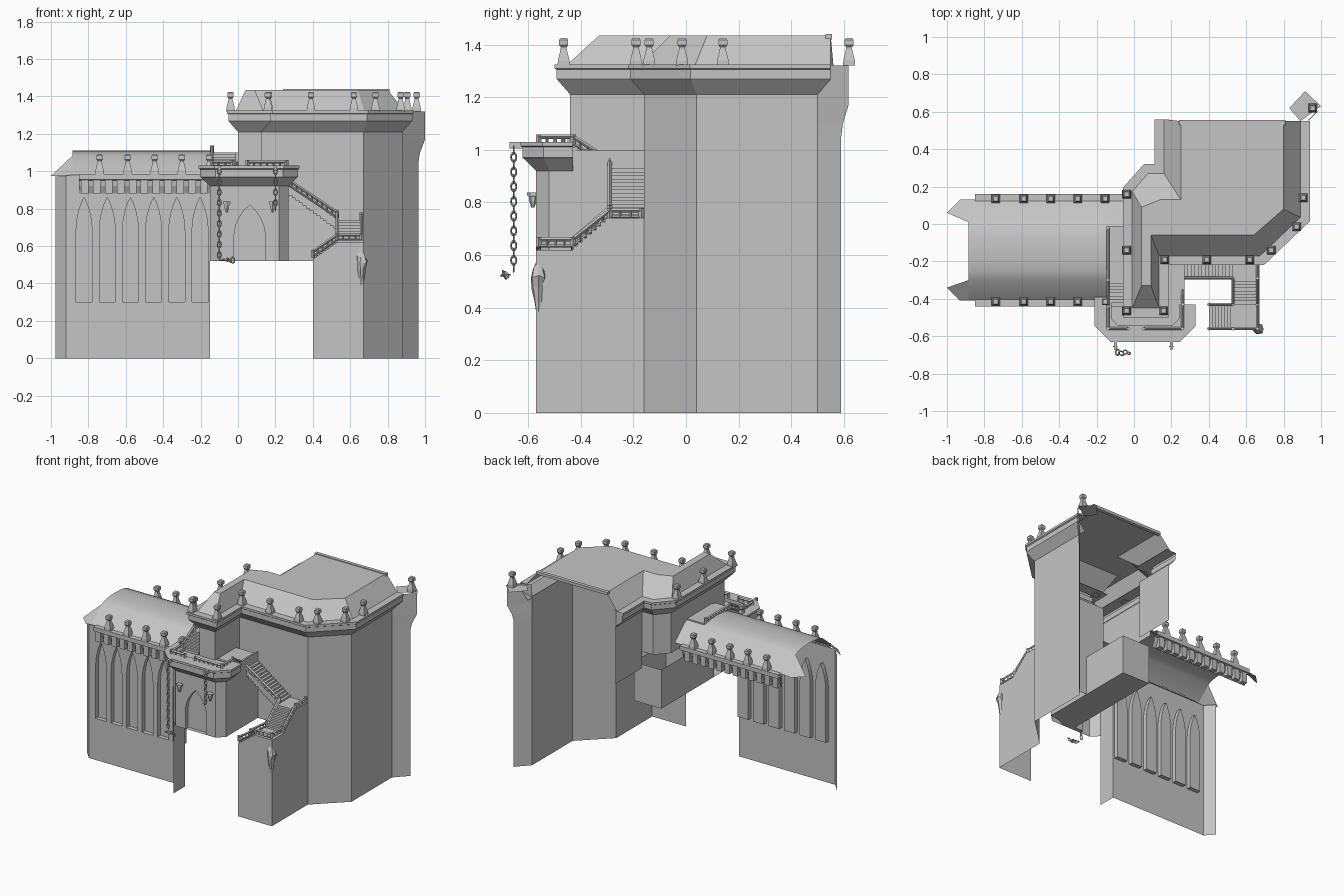
import bpy, bmesh, math, random
from mathutils import Vector

cube = bpy.data.objects.get("Cube")
if cube:
    bpy.data.objects.remove(cube)
random.seed(4)

GREY = (0.56, 0.56, 0.56, 1)
stone = bpy.data.materials.new("grey_stone")
stone.use_nodes = True
stone.diffuse_color = GREY
stone.node_tree.nodes["Principled BSDF"].inputs["Base Color"].default_value = GREY


def finish(name, bm, fix=True):
    if fix:
        bmesh.ops.recalc_face_normals(bm, faces=bm.faces)
    mesh = bpy.data.meshes.new(name)
    bm.to_mesh(mesh)
    bm.free()
    mesh.materials.append(stone)
    ob = bpy.data.objects.new(name, mesh)
    bpy.context.collection.objects.link(ob)
    return ob


def add_box(bm, lo, hi):
    vs = [bm.verts.new((x, y, z)) for z in (lo[2], hi[2])
          for x, y in ((lo[0], lo[1]), (hi[0], lo[1]), (hi[0], hi[1]), (lo[0], hi[1]))]
    for f in ((3, 2, 1, 0), (4, 5, 6, 7), (0, 1, 5, 4), (1, 2, 6, 5), (2, 3, 7, 6), (3, 0, 4, 7)):
        bm.faces.new([vs[i] for i in f])


def loft(name, rows, cap=None):
    """Join rows of points with quads; cap fills one row."""
    bm = bmesh.new()
    grid = [[bm.verts.new(p) for p in row] for row in rows]
    for a, b in zip(grid, grid[1:]):
        for i in range(len(a) - 1):
            bm.faces.new((a[i], a[i + 1], b[i + 1], b[i]))
    if cap is not None:
        bm.faces.new(grid[cap])
    return finish(name, bm, False)


def sheet(name, path, z0, z1):
    return loft(name, [[(x, y, z) for x, y in path] for z in (z0, z1)])


def offset(path, d):
    """Mitred offset to the right-hand side of an open path."""
    pts = [Vector(p) for p in path]
    dirs = [(b - a).normalized() for a, b in zip(pts, pts[1:])]
    norms = [Vector((v.y, -v.x)) for v in dirs]
    out = []
    for i, p in enumerate(pts):
        a, b = norms[max(i - 1, 0)], norms[min(i, len(norms) - 1)]
        out.append(p + (a + b) * (d / (1 + a.dot(b))))
    return out


def cornice(name, path, profile):
    """Sweep a moulding along the wall."""
    loft(name, [[(p.x, p.y, z) for p in offset(path, d)] for d, z in profile])


def corbels(name, x0, x1, count, y0, y1, z0, z1):
    """Row of blocks under a cornice."""
    bm = bmesh.new()
    for i in range(count):
        c = x0 + (x1 - x0) * (i + .5) / count
        add_box(bm, (c - .02, y0, z0), (c + .02, y1, z1))
    finish(name, bm)


def pinnacles(name, places, z):
    """Tapered four-sided posts with a small flared cap."""
    bm = bmesh.new()
    for x, y in places:
        rings = []
        for r, h in ((.023, 0), (.022, .02), (.012, .06), (.011, .07), (.017, .078), (.017, .098), (.012, .105)):
            rings.append([bm.verts.new((x + sx * r, y + sy * r, z + h))
                          for sx, sy in ((-1, -1), (1, -1), (1, 1), (-1, 1))])
        for a, b in zip(rings, rings[1:]):
            for i in range(4):
                bm.faces.new((a[i], a[(i + 1) % 4], b[(i + 1) % 4], b[i]))
        bm.faces.new(rings[-1])
    finish(name, bm)


def arch_outline(w, h, spring):
    """Pointed arch outline, from bottom left round to bottom right."""
    left = [(-w / 2, 0), (-w / 2, spring)]
    for i in range(1, 6):
        t = i / 5
        left.append((-w / 2 * math.cos(t * math.pi / 2) ** 0.8 if i < 5 else 0, spring + (h - spring) * t))
    return left + [(-x, z) for x, z in reversed(left[:-1])]


def arch_wall(name, origin, centres, length, z0, z1, w, sill, h, spring, depth):
    """Front-facing sheet wall with recessed pointed openings."""
    bm = bmesh.new()

    def vert(s, z, d=0):
        return bm.verts.new((origin[0] + s, origin[1] + d, z))

    edges = [0] + [(a + b) / 2 for a, b in zip(centres, centres[1:])] + [length]
    for c, l, r in zip(centres, edges, edges[1:]):
        arc = arch_outline(w, h, spring)
        front = [vert(c + x, sill + z) for x, z in arc]
        back = [vert(c + x, sill + z, depth) for x, z in arc]
        n, mid = len(arc), len(arc) // 2
        bm.faces.new(back)
        for i in range(n):
            bm.faces.new((front[i], front[(i + 1) % n], back[(i + 1) % n], back[i]))
        top = vert(c, z1)
        bm.faces.new([vert(l, sill)] + front[:mid + 1] + [top, vert(l, z1)])
        bm.faces.new([vert(r, z1), top] + front[mid:] + [vert(r, sill)])
        if z0 < sill:
            bm.faces.new((vert(l, z0), vert(r, z0), vert(r, sill), vert(l, sill)))
    bmesh.ops.remove_doubles(bm, verts=bm.verts, dist=0.0005)
    finish(name, bm, False)


def bar(bm, a, b, r):
    a, b = Vector(a), Vector(b)
    m = (b - a).to_track_quat('Z', 'Y').to_matrix().to_4x4()
    m.translation = (a + b) / 2
    bmesh.ops.create_cone(bm, segments=4, radius1=r, radius2=r, depth=(b - a).length, cap_ends=True, matrix=m)


def balustrade(name, path, h=0.03):
    bm = bmesh.new()
    up = Vector((0, 0, h))
    for a, b in zip(path, path[1:]):
        a, b = Vector(a), Vector(b)
        bar(bm, a + up, b + up, 0.008)
        bar(bm, a + up * .15, b + up * .15, 0.006)
        n = max(2, int((b - a).length / 0.03))
        for i in range(n + 1):
            p = a.lerp(b, i / n)
            bar(bm, p, p + up * (1.3 if i in (0, n) else 1), 0.011 if i in (0, n) else 0.005)
    finish(name, bm)


def stairs(name, a, b, half, n=8):
    """Steps from a to b, running along x or y."""
    bm = bmesh.new()
    a, b = Vector(a), Vector(b)
    side = Vector((half, 0, 0)) if abs(b.y - a.y) > abs(b.x - a.x) else Vector((0, half, 0))
    for i in range(n):
        p, q = a.lerp(b, i / n), a.lerp(b, (i + 1) / n)
        z = max(p.z, q.z)
        c = [p - side, p + side, q - side, q + side]
        add_box(bm, (min(v.x for v in c), min(v.y for v in c), z - .06),
                (max(v.x for v in c), max(v.y for v in c), z))
    finish(name, bm)


def slab(name, lo, hi):
    bm = bmesh.new()
    add_box(bm, lo, hi)
    return finish(name, bm)


# Hall: arcaded front, corner chamfer and barrel roof, open behind
arch_wall("hall_front_wall", (-.92, -.39), [.097 + .124 * i for i in range(6)], .77,
          0, .98, .085, .3, .56, .38, .03)
sheet("hall_corner", [(-.975, -.33), (-.92, -.39)], 0, .98)
prof = [(-.41, .98), (-.3, 1.083), (-.25, 1.1), (-.2, 1.107), (-.14, 1.11), (-.08, 1.107), (-.03, 1.1), (.01, 1.083), (.13, .98)]
roof = loft("hall_roof", [[(x, y, z) for y, z in prof] for x in (-.885, -.14)])
loft("hall_roof_link", [[(x, y, z) for y, z in prof[6:]] for x in (-.14, .0)])
for y0, y1, y2 in ((-.3, -.34, -.41), (.01, .06, .13)):
    loft("hall_roof_flare", [[(-.885, y0, 1.083), (-1, y1, .975)], [(-.885, y2, .98), (-.93, y2, .975)]])
hall_prof = [(0, .88), (.02, .92), (.025, .95), (.05, .955), (.05, .985), (0, .985)]
cornice("hall_front_cornice", [(-.85, -.39), (-.15, -.39)], hall_prof)
cornice("hall_back_cornice", [(-.06, .11), (-.85, .11)], hall_prof)
corbels("hall_front_corbels", -.85, -.15, 11, -.43, -.39, .88, .955)
corbels("hall_back_corbels", -.85, -.08, 12, .11, .15, .88, .955)
spots = [-.74, -.59, -.445, -.3, -.155]
pinnacles("hall_pinnacles", [(x, y) for x in spots for y in (-.415, .135)], .985)

# Main tower: open shell walls, flared corner and cornice
tower = [(.17, .56), (.17, .26), (.08, .26), (0, .17), (0, -.44), (.125, -.44), (.125, -.16),
         (.67, -.16), (.88, .04), (.88, .5)]
rim = tower[:-1] + [(.88, .55)]
sheet("tower_back_left_wall", tower[:2], .8, 1.22)
sheet("tower_left_wall", tower[1:5], .92, 1.22)
sheet("tower_bay_wall", tower[4:7], .98, 1.22)
sheet("tower_front_wall", tower[6:8], .52, 1.22)
sheet("tower_right_wall", tower[7:], 0, 1.22)
loft("corner_buttress", [[(.88, .5, z), (.965 + f, .59 + f * .8, z)]
                         for z, f in ((0, 0), (1.05, 0), (1.1, .008), (1.17, .035), (1.32, .035))])
loft("corner_buttress_top", [[(.89, .55, 1.32), (1, .63, 1.32)], [(.83, .62, 1.32), (.915, .71, 1.32)]])
cornice("tower_cornice", rim,
        [(0, 1.21), (.048, 1.265), (.052, 1.27), (.052, 1.305), (.06, 1.31), (.06, 1.325), (-.02, 1.325)])
pinnacles("tower_pinnacles", [(-.04, .16), (-.04, -.14), (-.04, -.465), (.16, -.465), (.165, -.19), (.39, -.19),
                              (.62, -.19), (.735, -.14), (.87, -.015), (.905, .14), (.955, .62)], 1.32)

# Tower roof: sloped skirt round a flat top
crown = [(.25, .55), (.25, .13), (.14, .13), (.04, .09), (.04, -.33), (.09, -.33), (.09, -.06), (.64, -.06), (.8, .08), (.8, .55)]
loft("tower_roof", [[(p.x, p.y, 1.325) for p in offset(rim, .01)], [(x, y, 1.435) for x, y in crown]], 1)
slab("roof_ridge_lip", (.24, .53, 1.42), (.81, .555, 1.44))

# Gatehouse: raised box with a pointed door and balcony
gate = [(-.15, -.39), (-.15, -.52), (-.1, -.57), (.22, -.57), (.27, -.52), (.27, -.16)]
sheet("gate_side_pier", gate[:2], 0, .93)
sheet("gate_left_chamfer", gate[1:3], .52, .93)
sheet("gate_right_wall", gate[3:], .52, 1)
sheet("gate_passage_wall", [(.27, -.16), (.27, .21), (.05, .21), (.05, -.39)], .52, .8)
arch_wall("gate_front_wall", (-.1, -.57), [.162], .32, .52, .93, .165, .52, .3, .14, .03)
loft("gate_floor", [[(.05, -.57, .52), (.05, .21, .52)], [(.27, -.52, .52), (.27, .21, .52)]])
cornice("balcony_cornice", gate[:-1] + [(.27, -.43)],
        [(0, .92), (.045, .965), (.052, .97), (.052, 1.01), (.06, 1.015), (.06, 1.03), (-.03, 1.03), (-.03, 1.005)])
loft("balcony_floor", [[(-.15, -.2, 1.005), (-.15, -.52, 1.005), (-.1, -.57, 1.005)],
                       [(.27, -.2, 1.005), (.27, -.52, 1.005), (.22, -.57, 1.005)]])
balustrade("balcony_rail_left", [(-.14, -.02, 1.1), (-.14, -.3, 1.1), (-.14, -.44, 1.02), (-.14, -.56, 1.02), (-.03, -.56, 1.02)])
balustrade("balcony_rail_right", [(.05, -.56, 1.02), (.26, -.56, 1.02), (.26, -.43, 1.02), (.26, -.29, .93),
                                  (.53, -.29, .75), (.53, -.43, .63), (.4, -.43, .54)])

# Stairs winding down to the ground block
stairs("upper_stairs", (-.075, -.44, 1.01), (-.075, -.3, 1.1), .065)
slab("upper_landing", (-.14, -.3, 1.05), (0, -.01, 1.1))
stairs("balcony_stairs", (.2, -.43, 1.01), (.2, -.29, .93), .065)
slab("balcony_landing", (.13, -.29, .87), (.27, -.16, .93))
stairs("middle_stairs", (.27, -.225, .93), (.53, -.225, .74), .065, 14)
slab("middle_landing", (.53, -.29, .68), (.67, -.16, .74))
stairs("side_stairs", (.6, -.29, .74), (.6, -.43, .62), .07)
slab("lower_landing", (.53, -.565, .56), (.67, -.43, .62))
stairs("lower_stairs", (.53, -.495, .62), (.4, -.495, .53), .065)
balustrade("stair_outer_rail", [(.66, -.17, .74), (.66, -.29, .74), (.66, -.43, .63), (.66, -.56, .63), (.53, -.56, .63), (.4, -.56, .54)])
block = [(.4, -.57, .53), (.53, -.57, .62), (.67, -.57, .62), (.67, -.43, .62), (.67, -.29, .74), (.67, -.16, .74)]
loft("stair_block_wall", [[(x, y, 0) for x, y, z in block], block])

# Broken masonry wrapped round the block corner
bm = bmesh.new()
rings = []
for z, r in ((.31, .003), (.37, .01), (.43, .018), (.48, .026), (.52, .04), (.55, .03), (.575, .008)):
    rings.append([bm.verts.new((.66 + r * random.uniform(.6, 1.1) * math.cos(a), -.56 + r * random.uniform(.6, 1.1) * math.sin(a),
                                z + random.uniform(-.01, .01))) for a in [i * math.tau / 7 for i in range(7)]])
for a, b in zip(rings, rings[1:]):
    for i in range(7):
        bm.faces.new((a[i], a[(i + 1) % 7], b[(i + 1) % 7], b[i]))
bm.faces.new(rings[-1])
finish("broken_masonry", bm)

# Wall lamps, chain arms and chains
for x in (-.06, .185):
    bm = bmesh.new()
    for r1, r2, d, z in ((.006, .014, .025, .793), (.014, .016, .02, .815), (.023, .023, .012, .832)):
        bmesh.ops.create_cone(bm, segments=6, radius1=r1, radius2=r2, depth=d, cap_ends=True)
        for v in bm.verts[-12:]:
            v.co += Vector((x, -.582, z))
    finish("wall_lamp", bm)
for x, count in ((-.1, 17), (.2, 8)):
    slab("chain_arm", (x - .008, -.67, 1.005), (x + .008, -.56, 1.03))
    for i in range(count + (4 if x < 0 else 0)):
        hung = i < count
        k = i - count
        place = (x, -.655, 1 - .028 * i) if hung else (x + .012 + .02 * k, -.685 - .006 * (k % 2), .525)
        bpy.ops.mesh.primitive_torus_add(major_segments=10, minor_segments=4, major_radius=.01, minor_radius=.0035,
                                         location=place, rotation=(math.pi / 2, 0, i % 2 * math.pi / 2) if hung else (.4 * k, 0, k))
        link = bpy.context.object
        link.name = "chain_link"
        link.scale.y = 1.6
        link.data.materials.append(stone)

# Smooth the barrel roof only
bpy.ops.object.select_all(action='DESELECT')
roof.select_set(True)
bpy.context.view_layer.objects.active = roof
bpy.ops.object.shade_smooth_by_angle(angle=math.radians(30))
